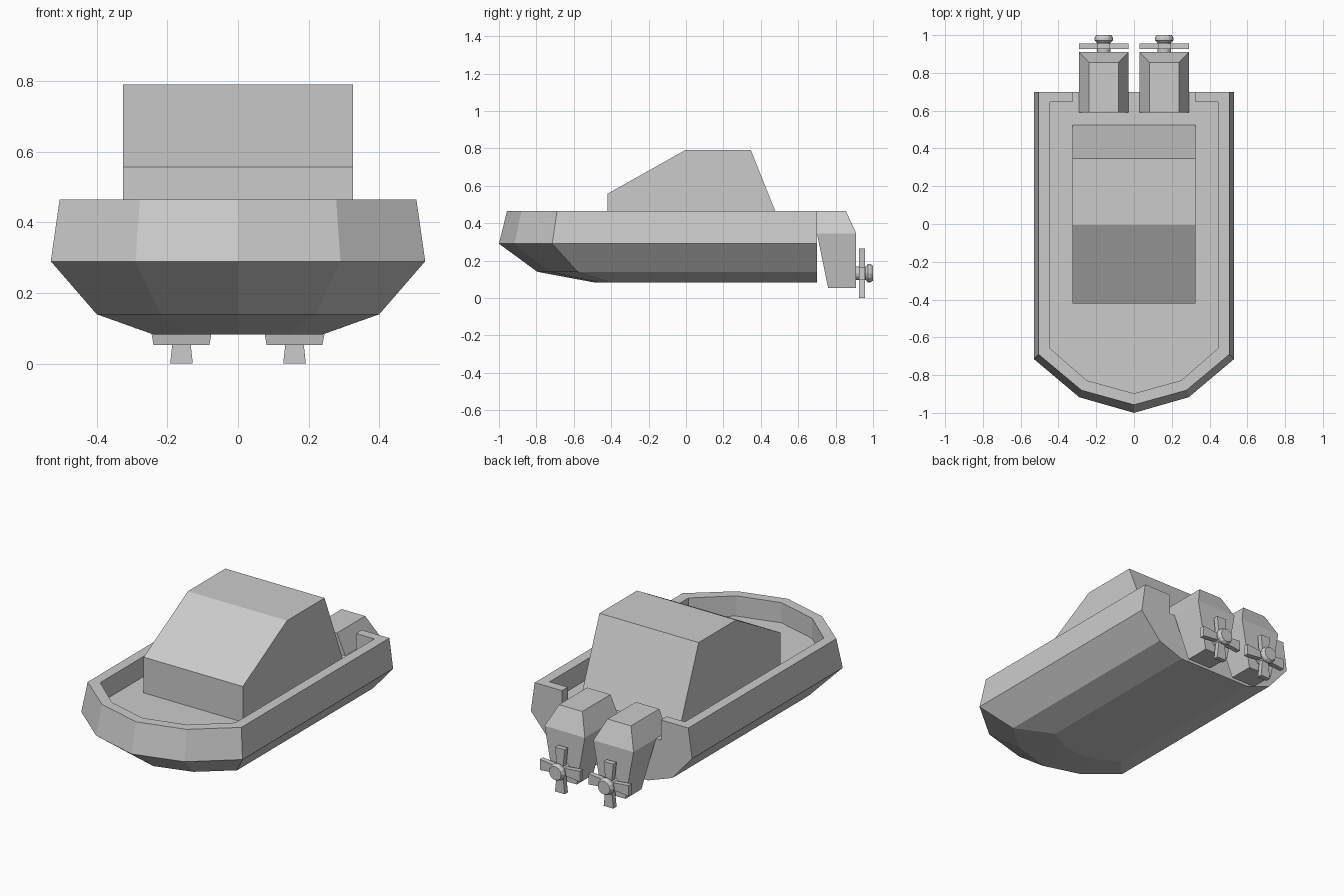
import bpy, bmesh
from math import cos, sin, pi

if "Cube" in bpy.data.objects:
    bpy.data.objects.remove(bpy.data.objects["Cube"])


def make_object(name, bm):
    bmesh.ops.recalc_face_normals(bm, faces=bm.faces)
    mesh = bpy.data.meshes.new(name)
    bm.to_mesh(mesh)
    bm.free()
    obj = bpy.data.objects.new(name, mesh)
    bpy.context.collection.objects.link(obj)
    return obj


def add_loft(bm, rings):
    """Join equal-length closed rings with quads and cap both ends."""
    loops = [[bm.verts.new(p) for p in ring] for ring in rings]
    n = len(loops[0])
    for a, b in zip(loops, loops[1:]):
        for i in range(n):
            j = (i + 1) % n
            bm.faces.new((a[i], a[j], b[j], b[i]))
    bm.faces.new(loops[0][::-1])
    bm.faces.new(loops[-1])


def loft(name, rings):
    bm = bmesh.new()
    add_loft(bm, rings)
    return make_object(name, bm)


def mirrored(half, z):
    """Closed outline from a half outline that starts on the centreline."""
    left = [(-x, y) for x, y in reversed(half) if x > 0]
    return [(x, y, z) for x, y in half + left]


def rect(x0, x1, y0, y1, z):
    return [(x0, y0, z), (x1, y0, z), (x1, y1, z), (x0, y1, z)]


DECK, RIM, STERN = 0.345, 0.465, 0.70

# Hull: half outlines from keel to rim
sections = [
    (0.083, [(0, -0.49), (0.13, -0.465), (0.24, -0.40), (0.24, STERN)]),
    (0.14, [(0, -0.795), (0.22, -0.73), (0.40, -0.58), (0.40, STERN)]),
    (0.29, [(0, -1.0), (0.29, -0.917), (0.53, -0.715), (0.53, STERN)]),
    (RIM, [(0, -0.957), (0.278, -0.88), (0.505, -0.69), (0.505, STERN)]),
]
hull = loft("hull", [mirrored(half, z) for z, half in sections])

# Recess for the deck, open at the stern for the motors
well = [(0, -0.897), (0.25, -0.828), (0.445, -0.658), (0.445, 0.645),
        (0.325, 0.645), (0.325, 0.80)]
cutter = loft("deck_cutter", [mirrored(well, z) for z in (DECK, 0.6)])
cutter.hide_render = True
cut = hull.modifiers.new("deck_recess", 'BOOLEAN')
cut.operation = 'DIFFERENCE'
cut.solver = 'EXACT'
cut.object = cutter
bpy.context.view_layer.objects.active = hull
bpy.ops.object.modifier_apply(modifier=cut.name)
bpy.data.objects.remove(cutter)

# Cabin: side profile extruded across the boat
profile = [(-0.42, DECK), (0.525, DECK), (0.347, 0.79), (-0.005, 0.79), (-0.42, 0.557)]
loft("cabin", [[(x, y, z) for y, z in profile] for x in (-0.326, 0.326)])


def motor(side, cx):
    # Cowling resting on the deck edge
    loft(side + "_motor_cowling", [
        rect(cx - 0.132, cx + 0.132, 0.59, 0.91, DECK),
        rect(cx - 0.077, cx + 0.077, 0.59, 0.855, RIM)])
    # Tapered leg behind the transom
    loft(side + "_motor_leg", [
        rect(cx - 0.079, cx + 0.079, 0.76, 0.91, 0.053),
        rect(cx - 0.132, cx + 0.132, STERN, 0.91, DECK)])

    # Propeller: turned hub with four flared blades
    cz, sides = 0.132, 12
    hub = [(0.90, 0.036), (0.96, 0.036), (0.968, 0.043), (0.972, 0.05),
           (0.985, 0.049), (1.0, 0.04)]
    bm = bmesh.new()
    add_loft(bm, [[(cx + r * cos(2 * pi * i / sides), y, cz + r * sin(2 * pi * i / sides))
                   for i in range(sides)] for y, r in hub])
    blade = [(0.02, -0.02), (0.132, -0.032), (0.132, 0.032), (0.02, 0.02)]
    for k in range(4):
        c, s = cos(k * pi / 2), sin(k * pi / 2)
        add_loft(bm, [[(cx + u * c - v * s, y, cz + u * s + v * c) for u, v in blade]
                      for y in (0.926, 0.956)])
    make_object(side + "_propeller", bm)


for side, cx in (("left", -0.16), ("right", 0.16)):
    motor(side, cx)
